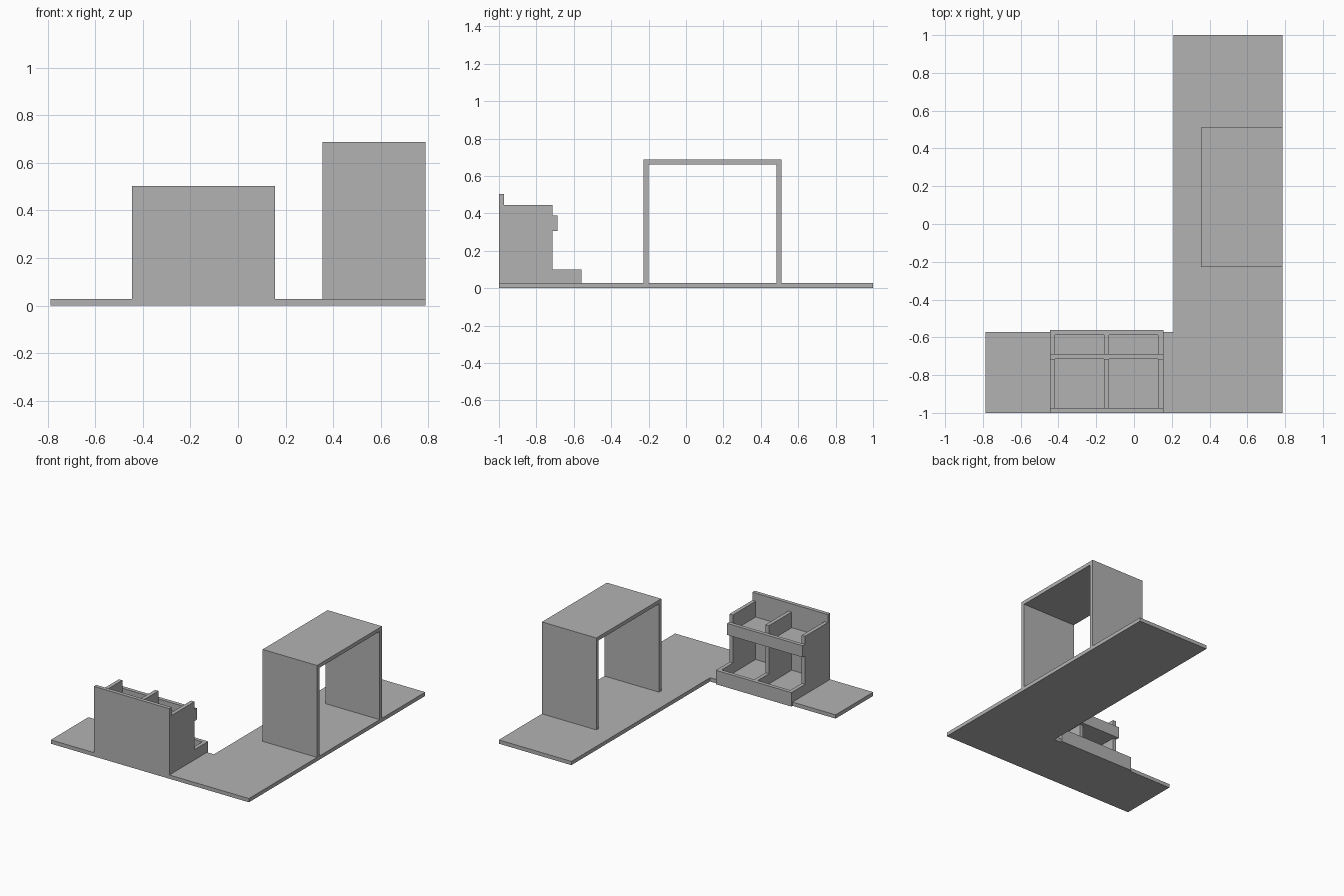
import bpy
import bmesh
from mathutils import Vector

cube = bpy.data.objects.get("Cube")
if cube:
    bpy.data.objects.remove(cube, do_unlink=True)

grey = bpy.data.materials.new("plain grey")
grey.use_nodes = True
colour = (0.448, 0.448, 0.448, 1)
grey.diffuse_color = colour
grey.node_tree.nodes["Principled BSDF"].inputs["Base Color"].default_value = colour

T = 0.027             # board thickness
RIGHT, LEFT = -0.445, 0.155   # outer sides of the storage bin
BACK, STEP, LIP = -1.0, -0.715, -0.56


def extrude(name, points, offset):
    """Extrude a closed 3D outline along an offset."""
    bm = bmesh.new()
    face = bm.faces.new([bm.verts.new(p) for p in points])
    moved = bmesh.ops.extrude_face_region(bm, geom=[face])["geom"]
    verts = [g for g in moved if isinstance(g, bmesh.types.BMVert)]
    bmesh.ops.translate(bm, verts=verts, vec=Vector(offset))
    bmesh.ops.recalc_face_normals(bm, faces=bm.faces)
    mesh = bpy.data.meshes.new(name)
    bm.to_mesh(mesh)
    bm.free()
    mesh.materials.append(grey)
    obj = bpy.data.objects.new(name, mesh)
    bpy.context.collection.objects.link(obj)
    return obj


def side_panel(name, profile, x0, x1):
    """Extrude a (y, z) profile across x."""
    return extrude(name, [(x0, y, z) for y, z in profile], (x1 - x0, 0, 0))


def board(name, x0, x1, y0, y1, z0, z1):
    return side_panel(name, [(y0, z0), (y1, z0), (y1, z1), (y0, z1)], x0, x1)


# L-shaped base slab
outline = [(-0.787, -1), (0.787, -1), (0.787, 1),
           (0.21, 1), (0.21, -0.573), (-0.787, -0.573)]
extrude("base_slab", [(x, y, 0) for x, y in outline], (0, 0, T))

# Open arch, made from one bent profile
y0, y1, top = -0.227, 0.51, 0.687
side_panel("arch", [(y0, T), (y0, top), (y1, top), (y1, T), (y1 - T, T),
                    (y1 - T, top - T), (y0 + T, top - T), (y0 + T, T)],
           0.355, 0.787)

# Storage bin: tall panel, stepped walls, shelf and rails
board("bin_tall_panel", RIGHT, LEFT, BACK, BACK + T, T, 0.503)
stepped = [(BACK + T, T), (LIP - T, T), (LIP - T, 0.1),
           (STEP, 0.1), (STEP, 0.445), (BACK + T, 0.445)]
middle = (RIGHT + LEFT) / 2
for name, x in (("bin_right_wall", RIGHT), ("bin_divider", middle - T / 2),
                ("bin_left_wall", LEFT - T)):
    side_panel(name, stepped, x, x + T)
for name, a, b in (("right_shelf", RIGHT + T, middle - T / 2),
                   ("left_shelf", middle + T / 2, LEFT - T)):
    board(name, a, b, BACK + T, STEP, 0.305, 0.305 + T)
board("upper_rail", RIGHT, LEFT, STEP, STEP + T, 0.305, 0.388)
board("lower_rail", RIGHT, LEFT, LIP - T, LIP, 0, 0.1)
